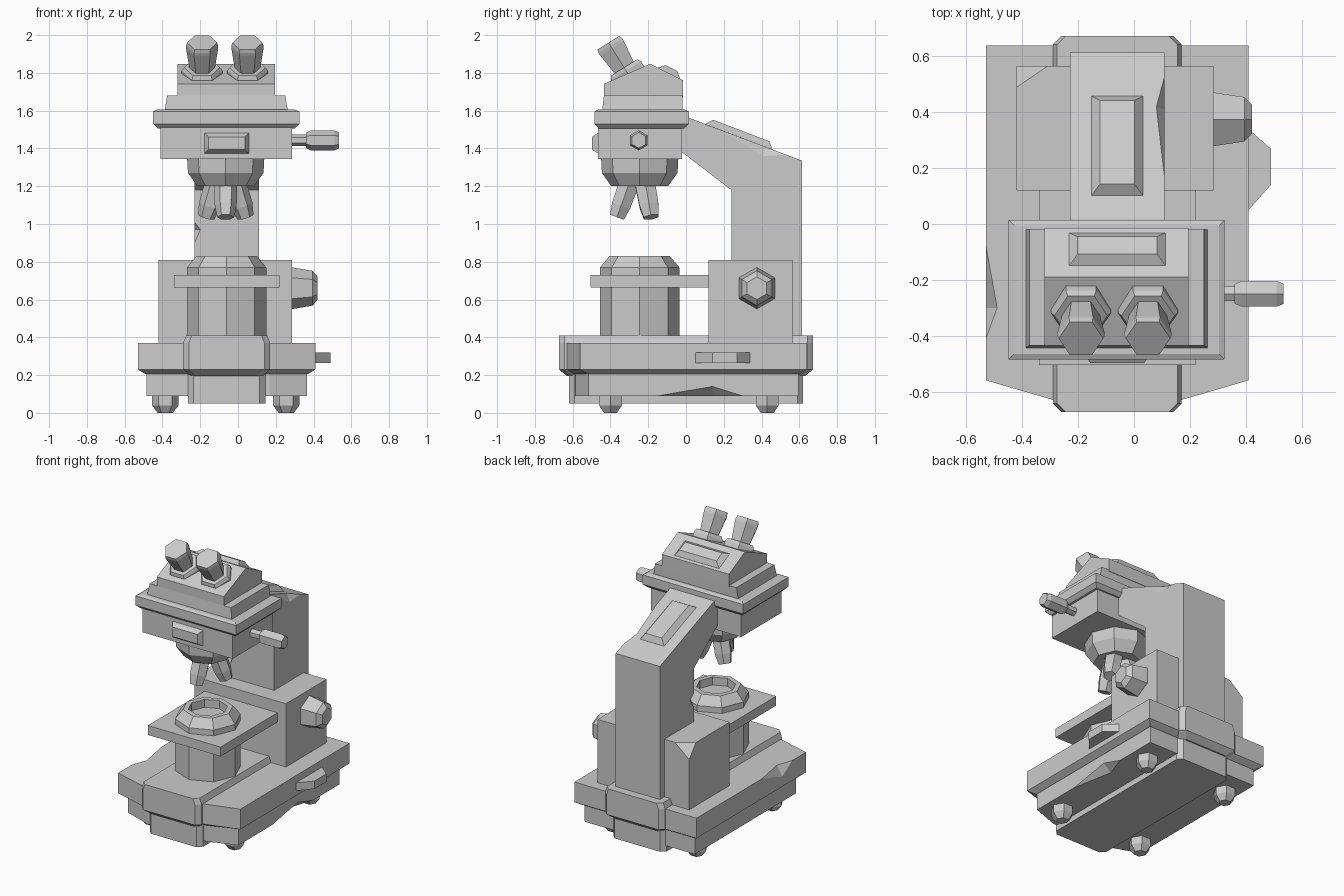
import bpy, bmesh
from math import cos, sin, pi
from mathutils import Vector, Matrix

cube = bpy.data.objects.get("Cube")
if cube:
    bpy.data.objects.remove(cube, do_unlink=True)

grey = bpy.data.materials.new("neutral grey")
grey.use_nodes = True
GREY = (0.6, 0.6, 0.6, 1)
grey.diffuse_color = GREY
grey.node_tree.nodes["Principled BSDF"].inputs["Base Color"].default_value = GREY

CX = -0.06          # middle plane of the instrument
X, Y, Z = Vector((1, 0, 0)), Vector((0, 1, 0)), Vector((0, 0, 1))


def frame(origin, direction, side):
    """Local frame whose z runs along direction and x along side."""
    z = Vector(direction).normalized()
    x = Vector(side).normalized()
    m = Matrix((x, z.cross(x), z)).transposed().to_4x4()
    m.translation = Vector(origin)
    return m


def finish(bm, name):
    bmesh.ops.recalc_face_normals(bm, faces=bm.faces)
    mesh = bpy.data.meshes.new(name)
    bm.to_mesh(mesh)
    bm.free()
    mesh.materials.append(grey)
    ob = bpy.data.objects.new(name, mesh)
    bpy.context.collection.objects.link(ob)
    return ob


def loft(name, sections, matrix=Matrix()):
    """Skin a stack of (outline, height) sections and cap both ends."""
    bm = bmesh.new()
    rings = [[bm.verts.new(matrix @ Vector((x, y, h))) for x, y in pts]
             for pts, h in sections]
    n = len(rings[0])
    for a, b in zip(rings, rings[1:]):
        for i in range(n):
            j = (i + 1) % n
            bm.faces.new((a[i], a[j], b[j], b[i]))
    bm.faces.new(rings[0])
    bm.faces.new(rings[-1])
    return finish(bm, name)


def rect(x0, x1, y0, y1, inset=0):
    x0, x1, y0, y1 = x0 + inset, x1 - inset, y0 + inset, y1 - inset
    return [(x0, y0), (x1, y0), (x1, y1), (x0, y1)]


def cut_rect(hx, hy, c):
    """Rectangle with cut corners, centred on the middle plane."""
    return [(CX + x, y) for x, y in (
        (-hx + c, -hy), (hx - c, -hy), (hx, -hy + c), (hx, hy - c),
        (hx - c, hy), (-hx + c, hy), (-hx, hy - c), (-hx, -hy + c))]


def box(name, x0, x1, y0, y1, z0, z1):
    return loft(name, [(rect(x0, x1, y0, y1), z0), (rect(x0, x1, y0, y1), z1)])


def turned(name, sides, profile, matrix):
    """Faceted turned part from (radius, height) pairs."""
    return loft(name, [([(r * cos(2 * pi * i / sides), r * sin(2 * pi * i / sides))
                         for i in range(sides)], h) for r, h in profile], matrix)


def plate(name, hx, hy, height, inset, matrix):
    outline = (-hx, hx, -hy, hy)
    return loft(name, [(rect(*outline), -0.02), (rect(*outline), 0),
                       (rect(*outline, inset), height)], matrix)


def chip(ob, *points):
    """Knock a wedge off an edge or corner; the last point lies outside."""
    bm = bmesh.new()
    for p in points:
        bm.verts.new(p)
    bmesh.ops.convex_hull(bm, input=bm.verts)
    cutter = finish(bm, "chip_cutter")
    cutter.hide_render = True
    mod = ob.modifiers.new("chip", "BOOLEAN")
    mod.operation, mod.object, mod.solver = "DIFFERENCE", cutter, "EXACT"
    bpy.context.view_layer.objects.active = ob
    bpy.ops.object.modifier_apply(modifier=mod.name)
    bpy.data.objects.remove(cutter, do_unlink=True)


# Base: wide slab with an angled front, and a raised strip along the middle
def slab_outline(d):
    return [(CX + x, y) for x, y in (
        (-0.47 + d, 0.64 - d), (-0.47 + d, -0.56 + d), (-0.23, -0.63 + d),
        (0.23, -0.63 + d), (0.47 - d, -0.56 + d), (0.47 - d, 0.64 - d))]


base_slab = loft("base_slab", [(slab_outline(0.04), 0.205), (slab_outline(0), 0.23),
                               (slab_outline(0), 0.37)])
chip(base_slab, (-0.53, -0.08, 0.37), (-0.53, -0.41, 0.37), (-0.49, -0.3, 0.37),
     (-0.53, -0.3, 0.3), (-0.63, -0.25, 0.47))
base_skirt = loft("base_skirt", [(slab_outline(0.045), 0.09), (slab_outline(0.045), 0.22)])
chip(base_skirt, (0.365, -0.15, 0.09), (0.365, 0.3, 0.09), (0.31, 0.14, 0.09),
     (0.365, 0.14, 0.14), (0.46, 0.1, 0))
loft("base_strip", [(cut_rect(0.19, 0.63, 0.03), 0.195), (cut_rect(0.23, 0.673, 0.03), 0.23),
                    (cut_rect(0.23, 0.673, 0.03), 0.37), (cut_rect(0.215, 0.673, 0.03), 0.41)])
loft("base_keel", [(cut_rect(0.205, 0.62, 0.03), 0.05), (cut_rect(0.205, 0.62, 0.03), 0.21)])
loft("base_tab", [([(0.38, 0.05), (0.41, 0.05), (0.49, 0.14), (0.49, 0.27), (0.41, 0.34),
                    (0.38, 0.34)], h) for h in (0.265, 0.32)])
for x in (-0.385, 0.255):
    for y in (-0.4, 0.43):
        turned("foot", 6, [(0.04, 0), (0.07, 0.04), (0.07, 0.1)], frame((x, y, 0), Z, X))

# Housing and arm
housing = box("housing", -0.42, 0.285, 0.12, 0.565, 0.36, 0.81)
chip(housing, (-0.42, 0.49, 0.81), (-0.31, 0.565, 0.81), (-0.42, 0.565, 0.72),
     (-0.52, 0.665, 0.91))
arm_profile = [(0.24, 0.38), (0.615, 0.38), (0.615, 1.335), (0.02, 1.56),
               (-0.06, 1.57), (-0.06, 1.41), (0.24, 1.18)]
arm = loft("arm", [(arm_profile, -0.23), (arm_profile, 0.11)], frame((0, 0, 0), X, Y))
chip(arm, (0.11, 0.16, 1.507), (0.11, 0.53, 1.367), (0.08, 0.42, 1.409),
     (0.11, 0.41, 1.36), (0.21, 0.37, 1.55))
chip(arm, (-0.23, 0.24, 1.01), (-0.23, 0.24, 0.9), (-0.2, 0.24, 0.97),
     (-0.23, 0.28, 0.97), (-0.3, 0.17, 0.96))
plate("arm_plate", 0.092, 0.19, 0.035, 0.03, frame((CX, 0.28, 1.462), (0, 0.354, 0.935), X))
turned("focus_knob", 6, [(0.11, -0.02), (0.11, 0.005), (0.092, 0.11), (0.06, 0.137)],
       frame((0.285, 0.375, 0.66), X, Z))

# Stage and condenser
box("stage", -0.34, 0.22, -0.505, 0.14, 0.665, 0.73)
turned("condenser", 8, [(0.21, 0.36), (0.21, 0.77), (0.16, 0.83), (0.125, 0.83),
                        (0.125, 0.775)], frame((CX, -0.245, 0), Z, X))

# Nosepiece with three splayed objectives
turned("nosepiece", 8, [(0.15, 1.2), (0.2, 1.27), (0.205, 1.36)],
       frame((CX - 0.005, -0.245, 0), Z, X))
for k in range(3):
    a = -pi / 2 + k * 2 * pi / 3
    out = Vector((cos(a), sin(a), 0))
    turned("objective", 6, [(0.062, -0.03), (0.058, 0.12), (0.045, 0.185)],
           frame(Vector((CX - 0.005, -0.245, 1.21)) + out * 0.058,
                 out * 0.36 - Z, (-sin(a), cos(a), 0)))

# Head: body, collar, step and gabled top
box("head_body", -0.41, 0.285, -0.465, -0.02, 1.345, 1.53)
collar = (-0.45, 0.325, -0.485, 0.015)
loft("head_collar", [(rect(*collar, 0.025), 1.505), (rect(*collar), 1.53),
                     (rect(*collar), 1.595), (rect(*collar, 0.02), 1.605)])
loft("head_step", [(rect(-0.39, 0.265, -0.445, -0.02), 1.59),
                   (rect(-0.375, 0.25, -0.435, -0.018), 1.68)])
gable = [(-0.435, 1.67), (-0.015, 1.67), (-0.015, 1.76), (-0.19, 1.848), (-0.435, 1.742)]
loft("head_top", [(gable, -0.32), (gable, 0.195)], frame((0, 0, 0), X, Y))
plate("head_top_plate", 0.172, 0.065, 0.03, 0.03, frame((CX, -0.09, 1.798), (0, 0.447, 0.894), X))
plate("head_front_plate", 0.118, 0.055, 0.033, 0.022, frame((CX, -0.465, 1.428), -Y, X))

# Lever on the side of the head
lever = frame((0.285, -0.25, 1.443), X, Z)
turned("lever_rod", 6, [(0.03, -0.02), (0.03, 0.09)], lever)
turned("lever_handle", 6, [(0.04, 0.075), (0.053, 0.1), (0.053, 0.225), (0.042, 0.25)], lever)

# Pair of eyepieces
for x in (-0.19, 0.05):
    view = frame((x, -0.41, 1.96), (0, -0.53, 0.85), X)
    turned("eyepiece_collar", 6, [(0.108, -0.26), (0.108, -0.175), (0.095, -0.155)], view)
    turned("eyepiece_tube", 6, [(0.062, -0.2), (0.085, -0.035), (0.085, -0.02), (0.08, 0)], view)
